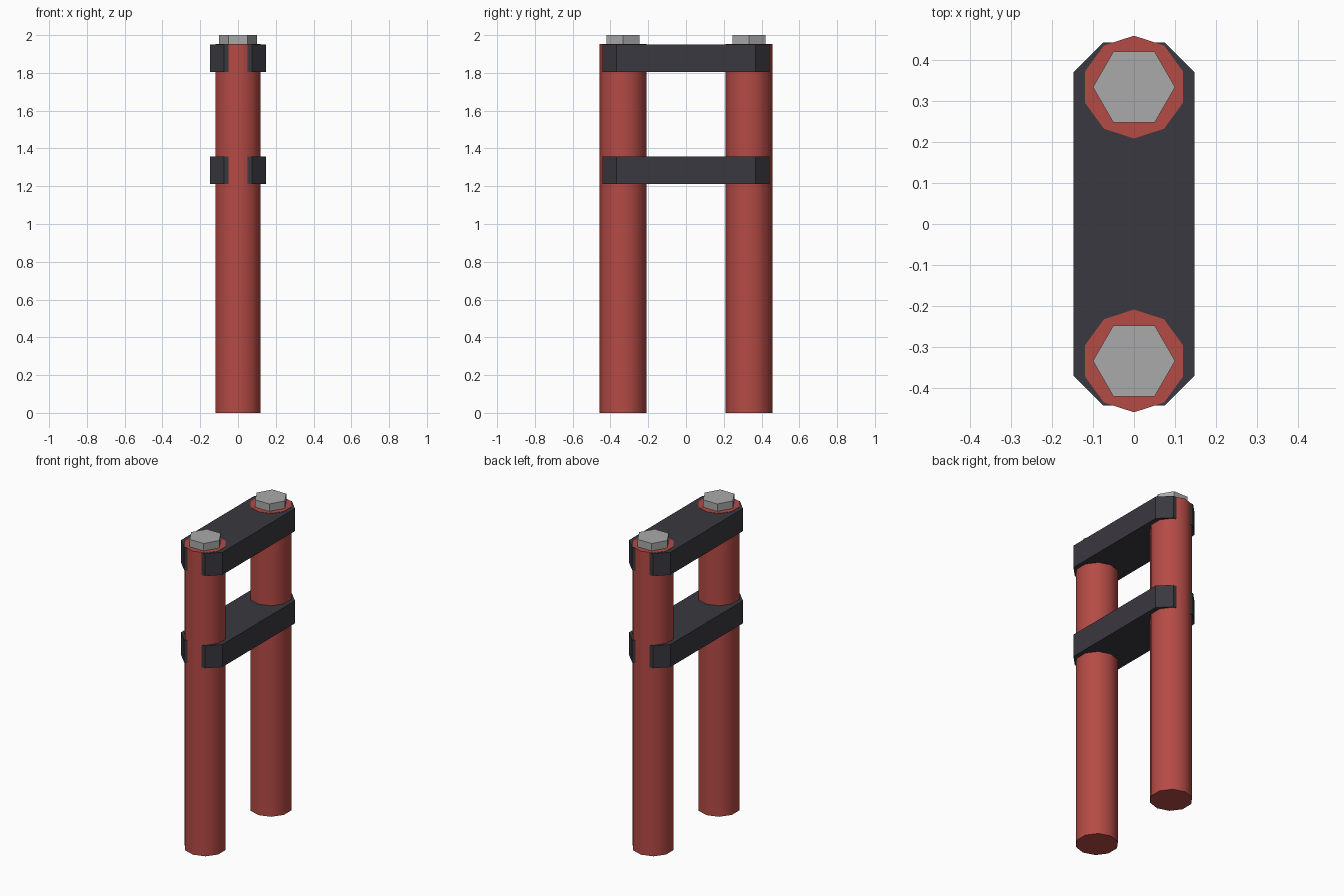
import bpy, bmesh, math

if "Cube" in bpy.data.objects:
    bpy.data.objects.remove(bpy.data.objects["Cube"])


def material(name, rgb):
    m = bpy.data.materials.new(name)
    m.diffuse_color = (*rgb, 1.0)
    m.use_nodes = True
    m.node_tree.nodes["Principled BSDF"].inputs["Base Color"].default_value = m.diffuse_color
    return m


RED = material("red paint", (0.46, 0.07, 0.06))
DARK = material("dark grey", (0.042, 0.040, 0.050))
STEEL = material("steel grey", (0.40, 0.40, 0.40))


def prism(name, outline, z0, z1, mat, smooth=False):
    """Extrude a closed outline of (x, y) points from z0 up to z1."""
    bm = bmesh.new()
    base = bm.faces.new([bm.verts.new((x, y, z0)) for x, y in outline])
    ext = bmesh.ops.extrude_face_region(bm, geom=[base], use_keep_orig=True)
    top = [v for v in ext["geom"] if isinstance(v, bmesh.types.BMVert)]
    bmesh.ops.translate(bm, verts=top, vec=(0, 0, z1 - z0))
    bmesh.ops.recalc_face_normals(bm, faces=bm.faces)
    mesh = bpy.data.meshes.new(name)
    bm.to_mesh(mesh)
    bm.free()
    mesh.materials.append(mat)
    obj = bpy.data.objects.new(name, mesh)
    bpy.context.collection.objects.link(obj)
    if smooth:
        bpy.ops.object.select_all(action="DESELECT")
        obj.select_set(True)
        bpy.context.view_layer.objects.active = obj
        bpy.ops.object.shade_smooth_by_angle(angle=math.radians(40))
    return obj


def ngon(sides, radius, cy, start):
    return [(radius * math.cos(start + math.tau * i / sides),
             cy + radius * math.sin(start + math.tau * i / sides))
            for i in range(sides)]


# Fork tubes with hexagonal bolts on top
for side, s in (("front", -1), ("rear", 1)):
    prism(side + "_tube", ngon(10, 0.125, s * 0.333, math.pi / 2),
          0.0, 1.952, RED, smooth=True)
    prism(side + "_bolt", ngon(6, 0.1, s * 0.333, 0.0), 1.945, 2.0, STEEL)

# Clamp plates with chamfered corners
W, L, C = 0.147, 0.442, 0.073
plate = [(W, L - C), (W - C, L), (C - W, L), (-W, L - C),
         (-W, C - L), (C - W, -L), (W - C, -L), (W, C - L)]
prism("upper_clamp", plate, 1.805, 1.950, DARK)
prism("lower_clamp", plate, 1.212, 1.357, DARK)
